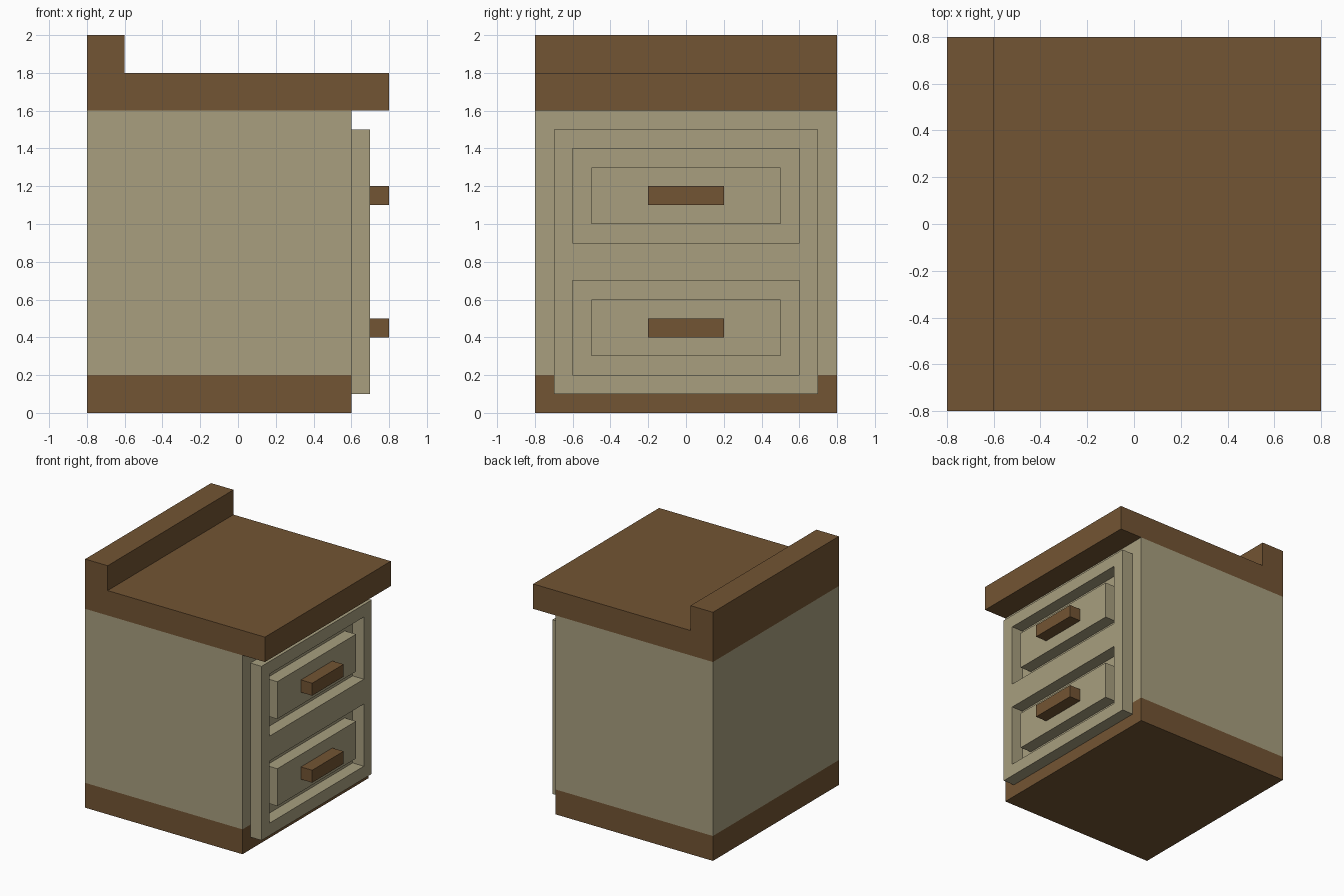
import bpy, bmesh
from mathutils import Vector

if "Cube" in bpy.data.objects:
    bpy.data.objects.remove(bpy.data.objects["Cube"])


def material(name, rgb):
    m = bpy.data.materials.new(name)
    m.diffuse_color = (*rgb, 1)
    m.use_nodes = True
    m.node_tree.nodes["Principled BSDF"].inputs["Base Color"].default_value = m.diffuse_color
    return m


CREAM = material("cream paint", (0.392, 0.347, 0.212))
BROWN = material("brown wood", (0.171, 0.089, 0.033))


def finish(name, bm, *mats):
    bmesh.ops.recalc_face_normals(bm, faces=bm.faces[:])
    me = bpy.data.meshes.new(name)
    bm.to_mesh(me)
    bm.free()
    for m in mats:
        me.materials.append(m)
    ob = bpy.data.objects.new(name, me)
    bpy.context.collection.objects.link(ob)
    return ob


def extrude(bm, faces, offset):
    """Extrude faces, keeping the start side open where it meets another part."""
    out = bmesh.ops.extrude_face_region(bm, geom=faces)
    moved = [g for g in out["geom"] if isinstance(g, bmesh.types.BMVert)]
    bmesh.ops.translate(bm, verts=moved, vec=Vector(offset))


def block(name, x0, x1, half_y, z0, z1, mat):
    """Block standing out towards +x, open at the back."""
    bm = bmesh.new()
    corners = ((-half_y, z0), (half_y, z0), (half_y, z1), (-half_y, z1))
    face = bm.faces.new([bm.verts.new((x0, y, z)) for y, z in corners])
    extrude(bm, [face], (x1 - x0, 0, 0))
    bmesh.ops.delete(bm, geom=[f for f in bm.faces
                               if all(abs(v.co.x - x0) < 1e-5 for v in f.verts)],
                     context='FACES_ONLY')
    return finish(name, bm, mat)


# Cabinet body: side profile with overhanging top and back ledge
profile = [(-0.8, 0), (0.6, 0), (0.6, 1.6), (0.8, 1.6), (0.8, 1.8),
           (-0.6, 1.8), (-0.6, 2), (-0.8, 2)]
bm = bmesh.new()
rings = [[bm.verts.new((x, y, z)) for x, z in profile] for y in (-0.8, 0.8)]
for ring in rings:
    bm.faces.new(ring)
for i in range(len(profile)):
    j = (i + 1) % len(profile)
    bm.faces.new((rings[0][i], rings[0][j], rings[1][j], rings[1][i]))
# Split at the plinth and the worktop, then paint the middle band
for z in (0.2, 1.6):
    bmesh.ops.bisect_plane(bm, geom=bm.verts[:] + bm.edges[:] + bm.faces[:],
                           dist=1e-5, plane_co=(0, 0, z), plane_no=(0, 0, 1))
for f in bm.faces:
    f.material_index = 0 if 0.2 < f.calc_center_median().z < 1.59 else 1
finish("cabinet_body", bm, CREAM, BROWN)

# Drawer frame: grid of cells with two openings, extruded to thickness
ys = (-0.7, -0.6, 0.6, 0.7)
zs = (0.1, 0.2, 0.7, 0.9, 1.4, 1.5)
bm = bmesh.new()
grid = [[bm.verts.new((0.6, y, z)) for z in zs] for y in ys]
cells = []
for i in range(len(ys) - 1):
    for k in range(len(zs) - 1):
        if i == 1 and k in (1, 3):
            continue
        cells.append(bm.faces.new((grid[i][k], grid[i + 1][k],
                                   grid[i + 1][k + 1], grid[i][k + 1])))
extrude(bm, cells, (0.1, 0, 0))
finish("drawer_frame", bm, CREAM)

# Drawer panels and handles
for label, z in (("lower", 0.3), ("upper", 1.0)):
    block(label + "_drawer_panel", 0.6, 0.7, 0.5, z, z + 0.3, CREAM)
    block(label + "_drawer_handle", 0.7, 0.8, 0.2, z + 0.1, z + 0.2, BROWN)
